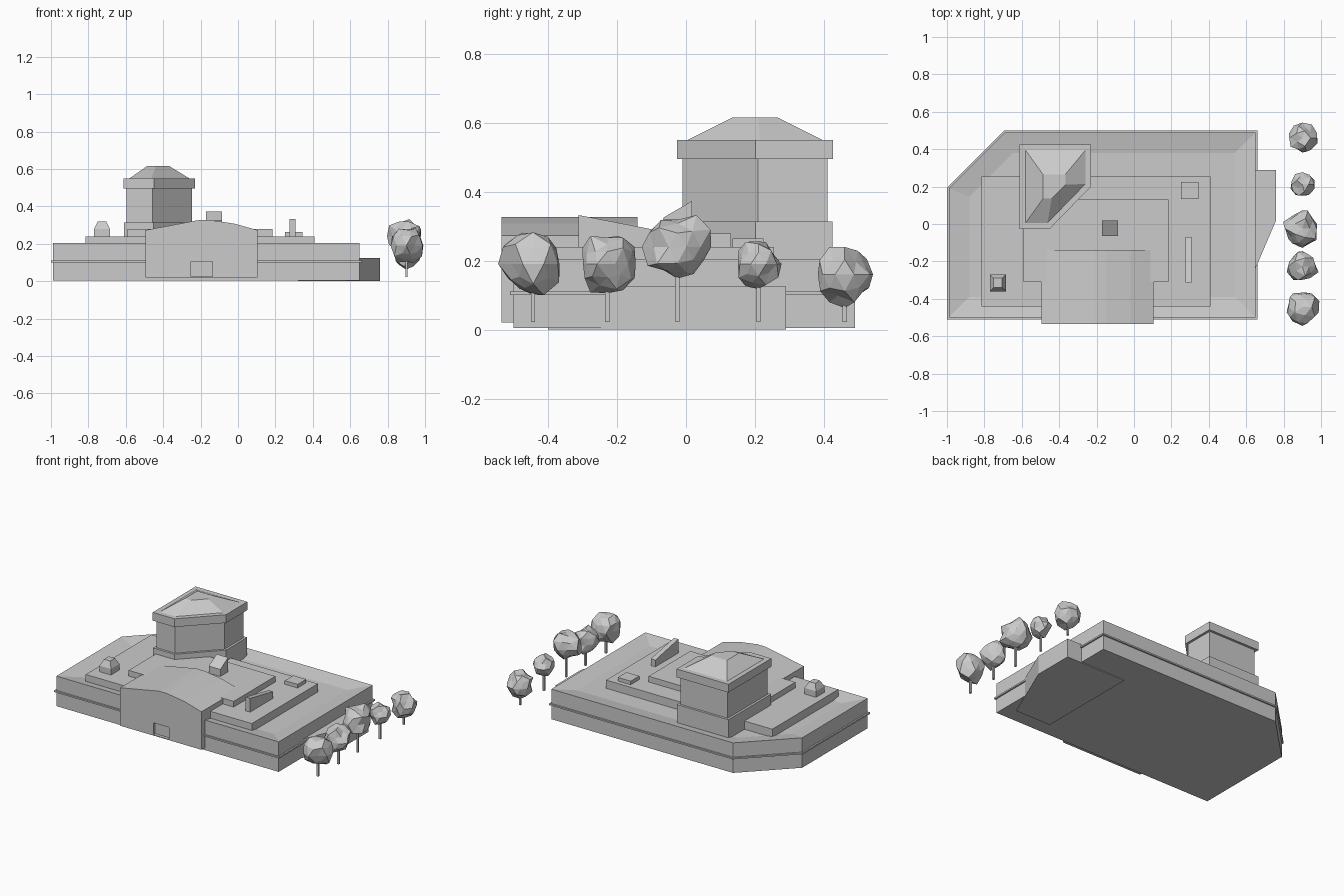
import bpy, bmesh, random
from mathutils import Vector

old = bpy.data.objects.get("Cube")
if old:
    bpy.data.objects.remove(old, do_unlink=True)

grey = bpy.data.materials.new("light grey")
grey.use_nodes = True
colour = (0.6, 0.6, 0.6, 1)
grey.diffuse_color = colour
grey.node_tree.nodes["Principled BSDF"].inputs["Base Color"].default_value = colour


def finish(name, bm):
    bmesh.ops.recalc_face_normals(bm, faces=bm.faces[:])
    mesh = bpy.data.meshes.new(name)
    bm.to_mesh(mesh)
    bm.free()
    mesh.materials.append(grey)
    obj = bpy.data.objects.new(name, mesh)
    bpy.context.collection.objects.link(obj)
    return obj


def extrude(bm, points, direction):
    """Closed prism from an outline; returns the far cap."""
    face = bm.faces.new([bm.verts.new(p) for p in points])
    new = bmesh.ops.extrude_face_region(bm, geom=[face], use_keep_orig=True)["geom"]
    bmesh.ops.translate(bm, vec=direction, verts=[v for v in new if isinstance(v, bmesh.types.BMVert)])
    bmesh.ops.recalc_face_normals(bm, faces=bm.faces[:])
    return next(f for f in new if isinstance(f, bmesh.types.BMFace))


def plan_prism(name, outline, z0, z1, inset=0, sink=0):
    """Prism from a plan, optionally with a sunken or raised inset top."""
    bm = bmesh.new()
    top = extrude(bm, [(x, y, z0) for x, y in outline], (0, 0, z1 - z0))
    if inset:
        bmesh.ops.inset_region(bm, faces=[top], thickness=inset, use_even_offset=True)
        bmesh.ops.translate(bm, vec=(0, 0, sink), verts=top.verts[:])
    return finish(name, bm)


def rect(x0, x1, y0, y1):
    return [(x0, y0), (x1, y0), (x1, y1), (x0, y1)]


def box(name, x0, x1, y0, y1, z0, z1):
    return plan_prism(name, rect(x0, x1, y0, y1), z0, z1)


def side_wedge(name, x0, x1, profile):
    bm = bmesh.new()
    extrude(bm, [(x0, y, z) for y, z in profile], (x1 - x0, 0, 0))
    return finish(name, bm)


def base_plan(g):
    c = 0.41 * g
    return [(-0.99 - g, -0.5 - g), (0.65 + g, -0.5 - g), (0.65 + g, 0.49 + g),
            (-0.69 - c, 0.49 + g), (-0.99 - g, 0.19 + c)]


# Main block with sunken roof, and its string course
plan_prism("main_block", base_plan(0), 0.005, 0.205, 0.11, -0.02)
plan_prism("string_course", base_plan(0.01), 0.1, 0.11)
plan_prism("side_annex", [(0.32, -0.4), (0.58, -0.4), (0.76, 0.02), (0.76, 0.29), (0.32, 0.29)], 0, 0.125)

# Stepped roof levels
box("lower_roof_tier", -0.815, 0.41, -0.44, 0.255, 0.15, 0.24)
box("upper_roof_tier", -0.59, 0.185, -0.31, 0.13, 0.2, 0.278)

# Entrance hall with shallow curved roof and recessed door
bm = bmesh.new()
hall_profile = [(-0.495, 0.02), (0.105, 0.02), (0.105, 0.273), (-0.02, 0.308), (-0.15, 0.327),
                (-0.21, 0.327), (-0.31, 0.308), (-0.495, 0.273)]
extrude(bm, [(x, -0.535, z) for x, z in hall_profile], (0, 0.395, 0))
hall = finish("entrance_hall", bm)
cutter = box("door_cutter", -0.25, -0.135, -0.6, -0.515, 0.025, 0.105)
cut = hall.modifiers.new("door", "BOOLEAN")
cut.object = cutter
cut.operation = "DIFFERENCE"
cut.solver = "EXACT"
bpy.context.view_layer.objects.active = hall
bpy.ops.object.modifier_apply(modifier="door")
bpy.data.objects.remove(cutter, do_unlink=True)


# Tower with one chamfered corner
def tower_plan(g):
    c = 0.41 * g
    return [(-0.595 - g, -0.01 - g), (-0.457 + c, -0.01 - g), (-0.245 + g, 0.208 - c),
            (-0.245 + g, 0.41 + g), (-0.595 - g, 0.41 + g)]


plan_prism("tower_base", tower_plan(0.015), 0.15, 0.313)
plan_prism("tower_body", tower_plan(0), 0.313, 0.495)
plan_prism("tower_eave", tower_plan(0.016), 0.495, 0.55)

# Hipped tower roof with a small flat top
bm = bmesh.new()
low = [bm.verts.new((x, y, 0.55)) for x, y in tower_plan(-0.015)]
high = [bm.verts.new((x, y, 0.615)) for x, y in
        [(-0.487, 0.135), (-0.44, 0.135), (-0.367, 0.21), (-0.367, 0.265), (-0.487, 0.265)]]
for i in range(5):
    j = (i + 1) % 5
    bm.faces.new([low[i], low[j], high[j], high[i]])
bm.faces.new(high)
bm.faces.new(low[::-1])
finish("tower_roof", bm)

# Rooftop fittings
plan_prism("roof_lantern", rect(-0.77, -0.685, -0.36, -0.27), 0.23, 0.28, 0.02, 0.04)
box("roof_hatch", 0.25, 0.345, 0.135, 0.225, 0.23, 0.264)
side_wedge("roof_skylight", -0.17, -0.085, [(-0.065, 0.27), (0.018, 0.27), (0.018, 0.373), (-0.065, 0.325)])
side_wedge("roof_fin", 0.275, 0.308, [(-0.312, 0.23), (-0.07, 0.23), (-0.07, 0.285), (-0.312, 0.332)])

# Row of faceted trees: y, crown centre z, crown radii across and up
random.seed(4)
trees = [(-0.443, 0.19, 0.094, 0.1), (-0.228, 0.19, 0.088, 0.086), (-0.025, 0.24, 0.102, 0.1),
         (0.21, 0.19, 0.066, 0.068), (0.46, 0.16, 0.083, 0.088)]
for n, (y, z, r, h) in enumerate(trees, 1):
    box(f"tree_trunk_{n}", 0.895, 0.907, y - 0.006, y + 0.006, 0.022, z)
    bm = bmesh.new()
    bmesh.ops.create_icosphere(bm, subdivisions=2, radius=1)
    for v in bm.verts:
        v.co *= random.uniform(0.78, 1.12)
        v.co = Vector((0.9 + v.co.x * r * 0.95, y + v.co.y * r, z + v.co.z * h))
    finish(f"tree_crown_{n}", bm)
